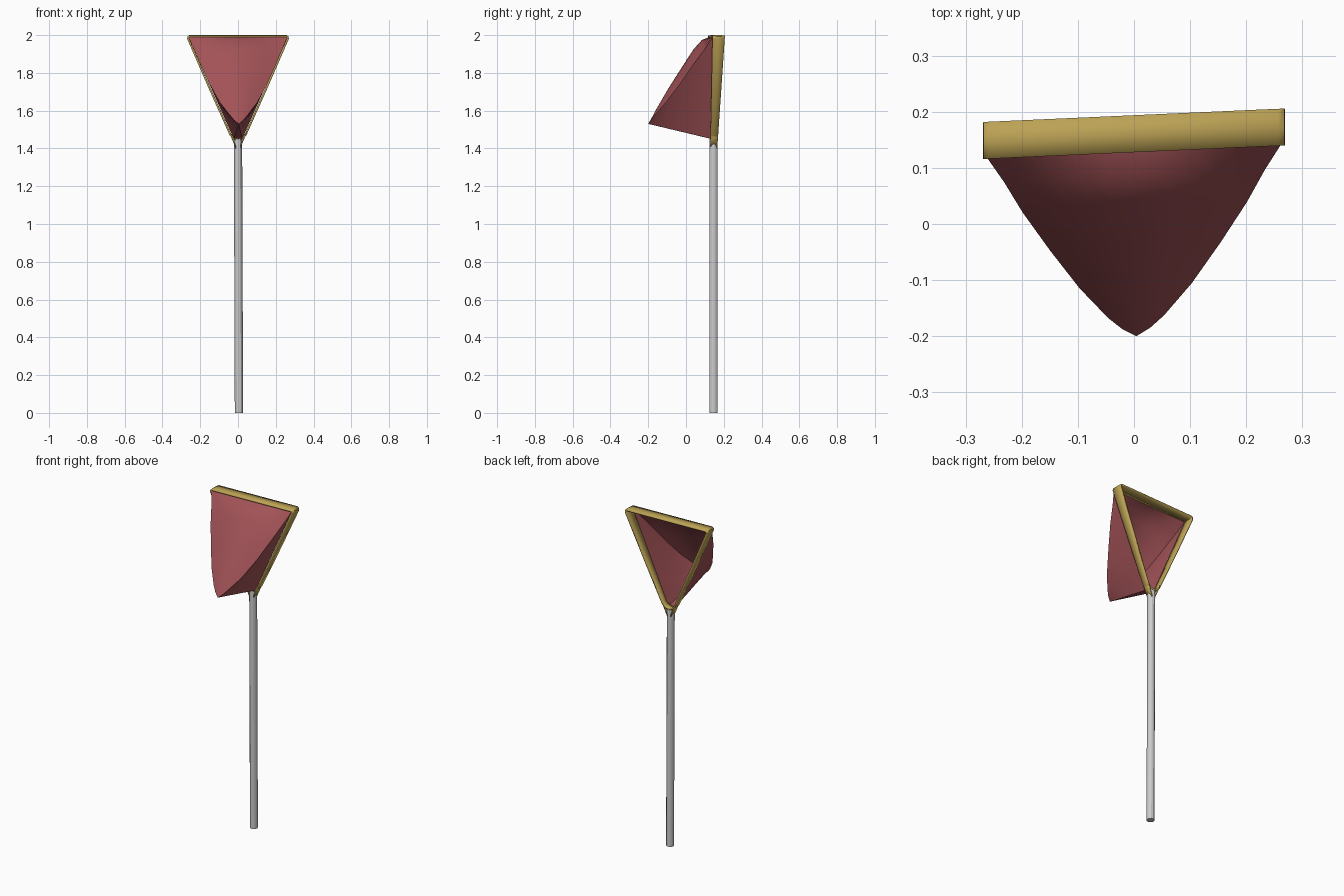
import bpy, bmesh, math
from mathutils import Vector

if "Cube" in bpy.data.objects:
    bpy.data.objects.remove(bpy.data.objects["Cube"])


def material(name, rgb):
    m = bpy.data.materials.new(name)
    m.diffuse_color = (*rgb, 1)
    m.use_nodes = True
    m.node_tree.nodes["Principled BSDF"].inputs["Base Color"].default_value = m.diffuse_color
    return m


def finish(name, bm, mat=None, thickness=0, angle=30):
    bmesh.ops.recalc_face_normals(bm, faces=bm.faces)
    me = bpy.data.meshes.new(name)
    bm.to_mesh(me)
    bm.free()
    ob = bpy.data.objects.new(name, me)
    bpy.context.collection.objects.link(ob)
    if mat:
        me.materials.append(mat)
    if thickness:
        s = ob.modifiers.new("thickness", 'SOLIDIFY')
        s.thickness = thickness
        s.offset = 0
    bpy.ops.object.select_all(action='DESELECT')
    ob.select_set(True)
    bpy.context.view_layer.objects.active = ob
    bpy.ops.object.shade_smooth_by_angle(angle=math.radians(angle))
    return ob


def skew(x, y):
    # the hoop is turned slightly about the pole
    return y + 0.045 * x


def loft(bm, rows, closed):
    vr = [[bm.verts.new(p) for p in r] for r in rows]
    n = len(vr[0])
    for a, b in zip(vr, vr[1:]):
        for i in range(n if closed else n - 1):
            j = (i + 1) % n
            bm.faces.new((a[i], a[j], b[j], b[i]))


def band(bm, path, closed):
    # flat strap following an x-z path, narrowing in depth toward the bottom
    def back(z):
        return 0.194 - 0.028 * (2 - z) / 0.58
    front = [(x, skew(x, 0.128), z) for x, z in path]
    mid = [(x, skew(x, (0.128 + back(z)) / 2), z + 0.001) for x, z in path]
    rear = [(x, skew(x, back(z)), z) for x, z in path]
    loft(bm, (front, mid, rear), closed)


red = material("net_red", (0.36, 0.085, 0.095))
yellow = material("frame_yellow", (0.5, 0.36, 0.09))

# pole
bm = bmesh.new()
bmesh.ops.create_cone(bm, cap_ends=True, segments=12, radius1=0.022,
                      radius2=0.022, depth=1.45)
for v in bm.verts:
    v.co += Vector((0.005 if v.co.z < 0 else 0, 0.146, 0.725))
finish("pole", bm)

# triangular hoop with a rounded lower corner
half = [(0.256, 1.994), (0.264, 1.99), (0.264, 1.98), (0.15, 1.718),
        (0.04, 1.472), (0.022, 1.452)]
path = half + [(0, 1.446)] + [(-x, z) for x, z in reversed(half)]
bm = bmesh.new()
band(bm, path, True)
finish("hoop_frame", bm, yellow, 0.01)

# lower leg tips gripping the pole
bm = bmesh.new()
for s in (-1, 1):
    band(bm, [(s * 0.045, 1.487), (s * 0.028, 1.447), (s * 0.009, 1.40)], False)
finish("frame_tips", bm, yellow, 0.006)

# net bag: ridge (x, y, z), centre of the front panel (y, z)
ridge = [(0.262, 0.13, 1.99), (0.232, 0.085, 1.92), (0.2, 0.03, 1.845),
         (0.152, -0.04, 1.74), (0.1, -0.11, 1.645), (0.05, -0.165, 1.58),
         (0.025, -0.186, 1.55), (0.0, -0.2, 1.53)]
centre = [(0.13, 1.99), (0.085, 1.975), (0.04, 1.925), (-0.025, 1.825),
          (-0.095, 1.715), (-0.155, 1.612), (-0.18, 1.565), (-0.2, 1.53)]
rows = []
for (rx, ry, rz), (cy, cz) in zip(ridge, centre):
    s = (0.13 - ry) / 0.33
    ky, kz, kx = 0.137 - 0.337 * s, 1.45 + 0.08 * s, 0.022 * (1 - s)
    row = []
    for i in range(-5, 6):
        u = i / 5
        w = u * u
        row.append((rx * u, ry * w + cy * (1 - w), rz * w + cz * (1 - w)))
    side = [(rx + (kx - rx) * t, ry + (ky - ry) * t, rz + (kz - rz) * t)
            for t in (0.25, 0.5, 0.75, 1)]
    row += side + [(-x, y, z) for x, y, z in reversed(side)]
    rows.append([(x + 0.004 * s, y + 0.045 * x, z) for x, y, z in row])
bm = bmesh.new()
loft(bm, rows, True)
bmesh.ops.remove_doubles(bm, verts=bm.verts, dist=0.0005)
finish("net_bag", bm, red, 0, 35)
